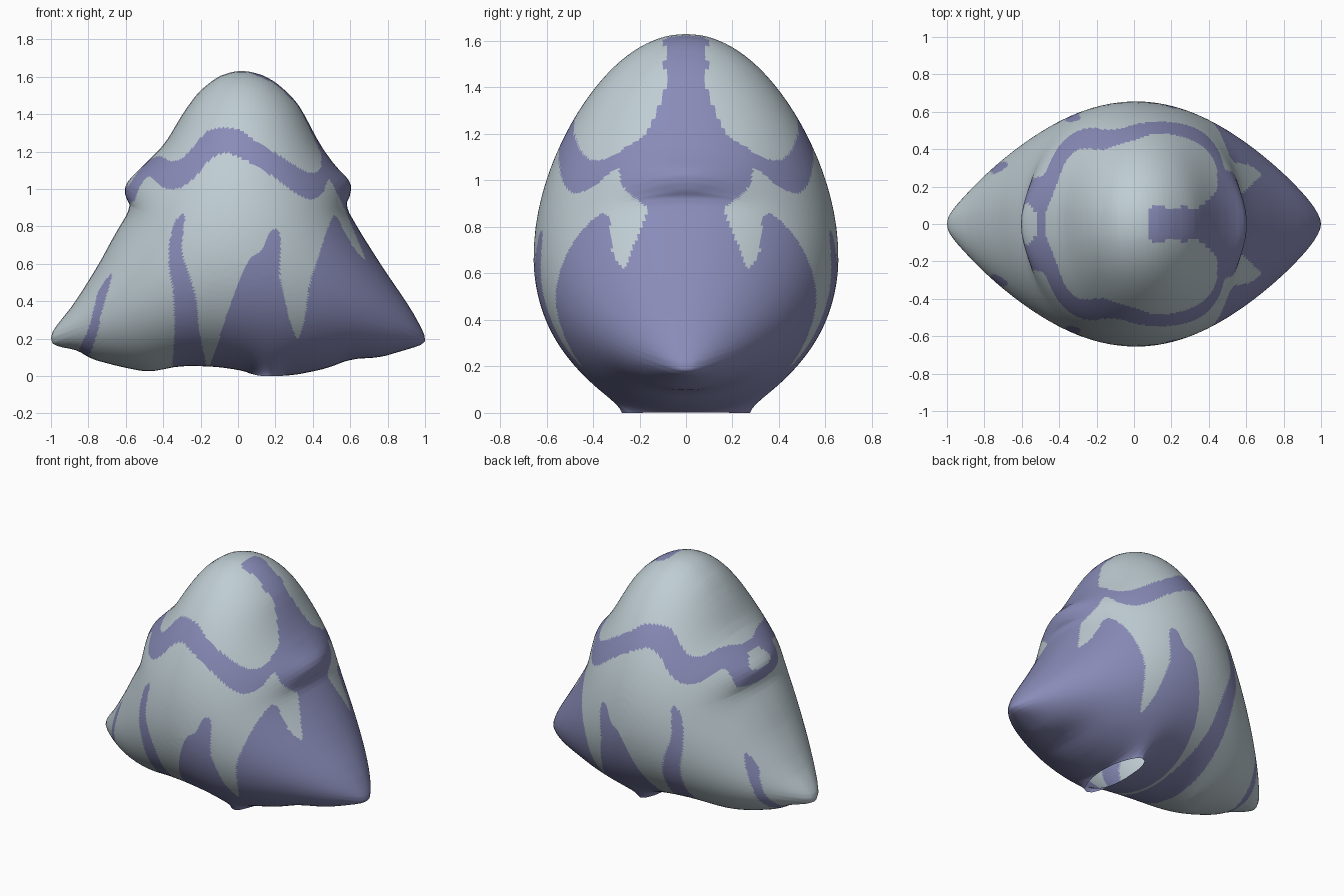
import bpy, bmesh, math
from mathutils import Vector

cube = bpy.data.objects.get("Cube")
if cube:
    bpy.data.objects.remove(cube, do_unlink=True)

RAYS, RINGS, FINE = 180, 24, 3      # solver resolution and mesh refinement
DEPTH = 0.655                       # largest half thickness
CENTRE = Vector((0.05, 0.6))


def material(name, colour):
    mat = bpy.data.materials.new(name)
    mat.use_nodes = True
    mat.diffuse_color = (*colour, 1)
    mat.node_tree.nodes["Principled BSDF"].inputs["Base Color"].default_value = (*colour, 1)
    return mat


def rounded(points, passes):
    """Corner cutting on a closed polygon."""
    pts = [Vector(p) for p in points]
    for _ in range(passes):
        cut = []
        for k, p in enumerate(pts):
            q = pts[(k + 1) % len(pts)]
            cut += [p.lerp(q, 0.2), p.lerp(q, 0.8)]
        pts = cut
    return pts


def resample(pts, count):
    """Evenly spaced points along a closed polygon."""
    loop = pts + [pts[0]]
    lengths = [(b - a).length for a, b in zip(loop, loop[1:])]
    step, out, seg, start = sum(lengths) / count, [], 0, 0.0
    for k in range(count):
        while seg < len(lengths) - 1 and start + lengths[seg] < k * step:
            start += lengths[seg]
            seg += 1
        out.append(loop[seg].lerp(loop[seg + 1], (k * step - start) / lengths[seg]))
    return out


def inside(p, poly):
    hit = False
    a = poly[-1]
    for b in poly:
        if (a.y > p.y) != (b.y > p.y):
            if p.x < a.x + (p.y - a.y) * (b.x - a.x) / (b.y - a.y):
                hit = not hit
        a = b
    return hit


# Front outline of the body
outline = [
    (0.05, 1.63), (0.13, 1.61), (0.2, 1.57), (0.27, 1.51), (0.33, 1.44), (0.44, 1.23),
    (0.52, 1.12), (0.6, 1.04), (0.6, 0.97), (0.57, 0.91), (0.65, 0.77), (0.77, 0.58),
    (0.92, 0.36), (0.99, 0.23), (1, 0.18), (0.96, 0.16), (0.86, 0.13), (0.76, 0.1),
    (0.6, 0.09), (0.47, 0.04), (0.33, 0.01), (0.24, 0), (0.1, 0), (0.02, 0.03),
    (-0.12, 0.05), (-0.3, 0.055), (-0.48, 0.02), (-0.63, 0.05), (-0.78, 0.09),
    (-0.86, 0.14), (-0.95, 0.155), (-1, 0.18), (-0.99, 0.24), (-0.87, 0.39),
    (-0.74, 0.6), (-0.66, 0.75), (-0.57, 0.9), (-0.605, 0.97), (-0.6, 1.03),
    (-0.5, 1.13), (-0.39, 1.24), (-0.29, 1.41), (-0.21, 1.52), (-0.11, 1.6), (-0.02, 1.63)]

# Painted regions, seen from the front and shared by both sides
flank = [
    (-0.18, -0.05), (-0.14, 0.09), (-0.11, 0.17), (-0.06, 0.33), (0.01, 0.52), (0.06, 0.63),
    (0.13, 0.67), (0.17, 0.78), (0.22, 0.79), (0.23, 0.7), (0.22, 0.54), (0.25, 0.41),
    (0.28, 0.28), (0.32, 0.18), (0.36, 0.31), (0.38, 0.49), (0.44, 0.67), (0.49, 0.82),
    (0.52, 0.87), (0.57, 0.77), (0.62, 0.68), (0.69, 0.61), (0.63, 0.75), (0.58, 0.87),
    (0.53, 0.98), (0.48, 1.07), (0.44, 1.12), (0.45, 1.18), (0.41, 1.26), (0.355, 1.38),
    (0.315, 1.45), (0.2, 1.565), (0.05, 1.625), (0.05, 1.8), (1.2, 1.8), (1.2, -0.05)]
wavy_band = [
    (0.55, 1.05), (0.48, 1.06), (0.46, 0.98), (0.4, 0.94), (0.33, 0.96), (0.25, 1.02),
    (0.14, 1.1), (0.03, 1.16), (-0.07, 1.2), (-0.15, 1.16), (-0.23, 1.06), (-0.31, 1),
    (-0.39, 1), (-0.45, 1.05), (-0.48, 1.07), (-0.53, 1.01), (-0.56, 0.92), (-0.7, 0.87),
    (-0.7, 1), (-0.59, 1.01), (-0.55, 1.07), (-0.49, 1.15), (-0.42, 1.18), (-0.37, 1.15),
    (-0.31, 1.15), (-0.25, 1.21), (-0.17, 1.31), (-0.09, 1.33), (0.01, 1.32), (0.1, 1.25),
    (0.22, 1.18), (0.31, 1.12), (0.39, 1.08), (0.44, 1.1), (0.47, 1.2)]
long_streak = [
    (-0.28, 0.88), (-0.34, 0.83), (-0.37, 0.7), (-0.37, 0.57), (-0.34, 0.43), (-0.34, 0.2),
    (-0.36, -0.05), (-0.16, -0.05), (-0.17, 0.06), (-0.21, 0.25), (-0.22, 0.41),
    (-0.26, 0.54), (-0.3, 0.65), (-0.3, 0.73)]
short_streak = [
    (-0.67, 0.56), (-0.71, 0.51), (-0.75, 0.45), (-0.77, 0.36), (-0.8, 0.25), (-0.86, 0.12),
    (-0.8, 0.1), (-0.77, 0.17), (-0.74, 0.28), (-0.72, 0.38), (-0.69, 0.47)]
paint = [rounded(p, 1) for p in (flank, wavy_band, long_streak, short_streak)]

# Flat disc of rings and rays filling the outline
rim = resample(rounded(outline, 1), RAYS)
low_x, high_x = min(p.x for p in rim), max(p.x for p in rim)
low_z = min(p.y for p in rim)
rim = [Vector(((p.x - low_x) / (high_x - low_x) * 2 - 1, p.y - low_z)) for p in rim]


def index(i, j):
    return 0 if i == 0 else 1 + (i - 1) * RAYS + j % RAYS


flat = [CENTRE.copy()]
for i in range(1, RINGS + 1):
    t = i / RINGS
    flat += [CENTRE.lerp(p, t * (1.7 - 0.7 * t)) for p in rim]

# Inflate the disc like a cushion: membrane equation with cotangent weights
links = [{} for _ in flat]
load = [0.0] * len(flat)
for i in range(RINGS):
    for j in range(RAYS):
        a, b = index(i, j), index(i, j + 1)
        c, d = index(i + 1, j), index(i + 1, j + 1)
        for tri in ([(a, c, d), (a, d, b)] if i else [(a, c, d)]):
            for k in range(3):
                p, q, r = tri[k], tri[k - 1], tri[k - 2]
                e, f = flat[q] - flat[p], flat[r] - flat[p]
                area = abs(e.x * f.y - e.y * f.x)
                weight = e.dot(f) / area / 2
                links[q][r] = links[q].get(r, 0) + weight
                links[r][q] = links[r].get(q, 0) + weight
                load[p] += area / 6
free = len(flat) - RAYS
swell = [0.0] * len(flat)

# The open mouth under the body holds the two sheets apart
for v in range(free, len(flat)):
    if flat[v].y < 0.1:
        swell[v] = 0.024 * max(0, 1 - ((flat[v].x - 0.16) / 0.09) ** 2)
rows = [list(links[v].items()) for v in range(free)]
diag = [sum(w for _, w in row) for row in rows]


def stiffness(x):
    return [diag[v] * x[v] - sum(w * x[n] for n, w in rows[v]) for v in range(free)]


def dot(x, y):
    return sum(p * q for p, q in zip(x, y))


# Conjugate gradient solve
res = [load[v] - s for v, s in enumerate(stiffness(swell))]
pre = [r / d for r, d in zip(res, diag)]
move = pre + [0.0] * RAYS
rho = first = dot(res, pre)
for _ in range(600):
    push = stiffness(move)
    alpha = rho / dot(move, push)
    for v in range(free):
        swell[v] += alpha * move[v]
        res[v] -= alpha * push[v]
    pre = [r / d for r, d in zip(res, diag)]
    old, rho = rho, dot(res, pre)
    if rho < first * 1e-9:
        break
    move = [p + rho / old * m for p, m in zip(pre, move)] + [0.0] * RAYS
peak = max(swell)


def surface(a, b):
    """Refined point: x, z and half thickness."""
    i, j = min(a // FINE, RINGS - 1), b // FINE
    s, t = a / FINE - i, b / FINE - j
    corners = [(index(i, j), (1 - s) * (1 - t)), (index(i, j + 1), (1 - s) * t),
               (index(i + 1, j), s * (1 - t)), (index(i + 1, j + 1), s * t)]
    x = sum(flat[k].x * w for k, w in corners)
    z = sum(flat[k].y * w for k, w in corners)
    u = sum(swell[k] * w for k, w in corners)
    return x, z, DEPTH * math.sqrt(max(u, 0) / peak)


# Two mirrored sheets joined along the seam
rings, rays = RINGS * FINE, RAYS * FINE
grid = [[surface(a, b) for b in range(rays)] for a in range(rings + 1)]
bm = bmesh.new()
sheets = []
for side in (-1, 1):
    tip = bm.verts.new((grid[0][0][0], side * grid[0][0][2], grid[0][0][1]))
    sheets.append([[tip] * rays] + [[bm.verts.new((x, side * h, z)) for x, z, h in ring]
                                    for ring in grid[1:]])
for a in range(rings):
    for b in range(rays):
        n = (b + 1) % rays
        cell = [(a, b), (a + 1, b), (a + 1, n)] + ([(a, n)] if a else [])
        mid = sum((Vector(grid[r][c][:2]) for r, c in cell), Vector((0, 0))) / len(cell)
        painted = any(inside(mid, p) for p in paint)
        for k, sheet in enumerate(sheets):
            face = bm.faces.new([sheet[r][c] for r, c in (cell if k else cell[::-1])])
            face.material_index = int(painted)
            face.smooth = True
bmesh.ops.remove_doubles(bm, verts=bm.verts[:], dist=0.00001)
bmesh.ops.recalc_face_normals(bm, faces=bm.faces[:])

mesh = bpy.data.meshes.new("cushion_body")
bm.to_mesh(mesh)
bm.free()
mesh.materials.append(material("pale_blue_grey", (0.52, 0.61, 0.65)))
mesh.materials.append(material("dusty_violet", (0.25, 0.26, 0.48)))
body = bpy.data.objects.new("cushion_body", mesh)
bpy.context.collection.objects.link(body)
